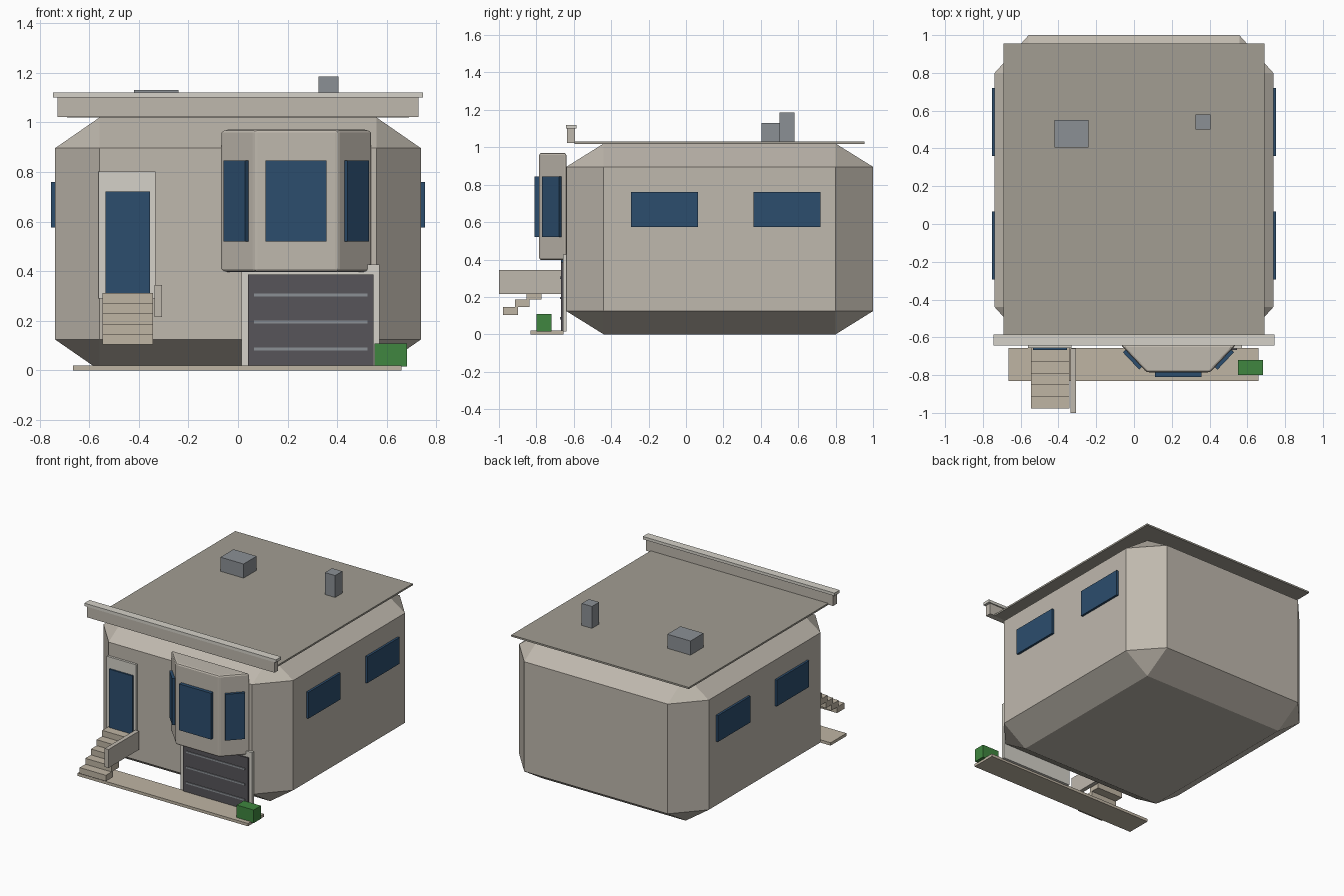
import bpy, bmesh, math
from mathutils import Vector

if "Cube" in bpy.data.objects:
    bpy.data.objects.remove(bpy.data.objects["Cube"])


def mat(name, r, g, b):
    m = bpy.data.materials.new(name)
    m.diffuse_color = (r, g, b, 1)
    m.use_nodes = True
    m.node_tree.nodes["Principled BSDF"].inputs["Base Color"].default_value = m.diffuse_color
    return m


WALL = mat("wall_plaster", 0.52, 0.48, 0.42)
TRIM = mat("pale_trim", 0.66, 0.64, 0.58)
STONE = mat("stone_steps", 0.52, 0.46, 0.37)
ROOF = mat("roof_felt", 0.36, 0.34, 0.29)
GLASS = mat("blue_glass", 0.025, 0.075, 0.155)
DARK = mat("garage_metal", 0.095, 0.09, 0.1)
GREY = mat("vent_grey", 0.26, 0.28, 0.30)
GREEN = mat("hedge_green", 0.05, 0.24, 0.05)


def add_object(name, bm, material):
    bmesh.ops.recalc_face_normals(bm, faces=bm.faces)
    me = bpy.data.meshes.new(name)
    bm.to_mesh(me)
    bm.free()
    me.materials.append(material)
    ob = bpy.data.objects.new(name, me)
    bpy.context.collection.objects.link(ob)
    return ob


def box(name, x, y, z, material, angle=0):
    """Box from (min, max) ranges; angle turns it about its own vertical axis."""
    bm = bmesh.new()
    bmesh.ops.create_cube(bm, size=1)
    size = [r[1] - r[0] for r in (x, y, z)]
    bmesh.ops.scale(bm, vec=size, verts=bm.verts)
    ob = add_object(name, bm, material)
    ob.location = [(r[0] + r[1]) / 2 for r in (x, y, z)]
    ob.rotation_euler.z = angle
    return ob


def bevel(ob, width, segments=1):
    m = ob.modifiers.new("bevel", 'BEVEL')
    m.width, m.segments = width, segments
    m.limit_method = 'ANGLE'
    m.angle_limit = math.radians(30)


# House body: bevelled unit cube stretched to size
body = box("house_body", (-0.5, 0.5), (-0.5, 0.5), (-0.5, 0.5), WALL)
bevel(body, 0.122)
body.location = (0, 0.18, 0.51)
body.scale = (1.475, 1.64, 1.02)

# Roof plate, front cornice and rooftop boxes
box("roof_plate", (-0.69, 0.69), (-0.595, 0.955), (1.019, 1.031), ROOF)
box("cornice", (-0.728, 0.728), (-0.635, -0.593), (1.022, 1.1), WALL)
box("cornice_cap", (-0.745, 0.745), (-0.642, -0.585), (1.1, 1.12), TRIM)
box("roof_hatch", (-0.42, -0.24), (0.405, 0.55), (1.03, 1.13), GREY)
box("chimney", (0.325, 0.405), (0.5, 0.58), (1.03, 1.185), GREY)

# Side windows on both walls
for side in (-1, 1):
    xs = sorted((side * 0.725, side * 0.753))
    for label, y in (("front", (-0.293, 0.065)), ("back", (0.36, 0.72))):
        box("side_window_" + label, xs, y, (0.575, 0.76), GLASS)

# Bay: extruded trapezoid with softened edges
MID = 0.235
bm = bmesh.new()
plan = [(-0.305, -0.64), (-0.168, -0.785), (0.168, -0.785), (0.305, -0.64)]
face = bm.faces.new([bm.verts.new((MID + px, py, 0.397)) for px, py in plan])
ext = bmesh.ops.extrude_face_region(bm, geom=[face])
top = [v for v in ext["geom"] if isinstance(v, bmesh.types.BMVert)]
bmesh.ops.translate(bm, verts=top, vec=(0, 0, 0.573))
bay = add_object("bay", bm, WALL)
bevel(bay, 0.012, 2)

# Bay windows: one in front, one on each slanted side
WZ = (0.52, 0.845)
box("bay_window_front", (0.11, 0.357), (-0.81, -0.783), WZ, GLASS)
slant = math.atan2(0.145, 0.137)
for side in (-1, 1):
    c = Vector((MID + side * 0.2425, -0.7175))
    box("bay_window_side", (c.x - 0.063, c.x + 0.063), (c.y - 0.011, c.y + 0.011),
        WZ, GLASS, side * slant)

# Entrance door with frame
box("door_frame", (-0.562, -0.332), (-0.656, -0.635), (0.29, 0.802), TRIM)
box("door_glass", (-0.535, -0.355), (-0.667, -0.65), (0.305, 0.722), GLASS)

# Floating steps and solid side rail
for i in range(5):
    y, z = -0.978 + i * 0.0625, 0.104 + i * 0.0415
    box("step", (-0.546, -0.342), (y, y + 0.08), (z, z + 0.042), STONE)
box("stair_rail", (-0.336, -0.307), (-1.0, -0.66), (0.215, 0.345), WALL)

# Garage door with three ribs
box("garage_frame", (0.015, 0.571), (-0.658, -0.638), (0.015, 0.427), TRIM)
box("garage_door", (0.04, 0.546), (-0.668, -0.65), (0.018, 0.386), DARK)
for z in (0.086, 0.195, 0.303):
    box("garage_rib", (0.065, 0.522), (-0.673, -0.66), (z - 0.006, z + 0.006), GREY)

# Pavement and hedge
box("pavement", (-0.665, 0.66), (-0.832, -0.656), (0, 0.02), STONE)
box("hedge", (0.55, 0.682), (-0.8, -0.72), (0.016, 0.108), GREEN)
